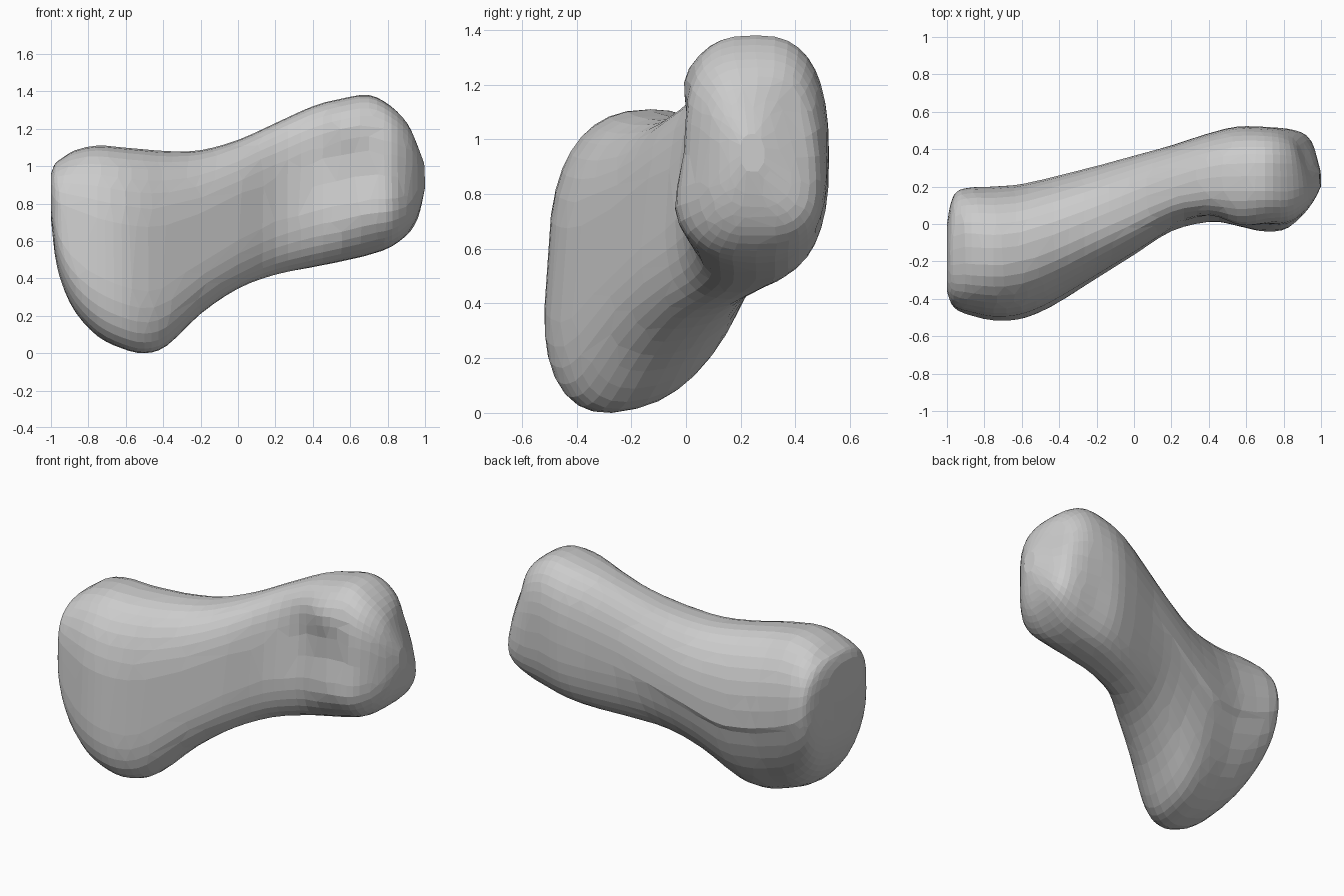
import bpy, bmesh, math
from mathutils import Vector

if "Cube" in bpy.data.objects:
    bpy.data.objects.remove(bpy.data.objects["Cube"])

# Stations along the bone: x, front y, back y, bottom z, top z, squareness, skew
STATIONS = [
    (-1.00, -0.36, 0.00, 0.72, 0.96, 2.2, 0.0),
    (-0.98, -0.42, 0.11, 0.53, 1.01, 2.3, 0.04),
    (-0.945, -0.46, 0.175, 0.38, 1.04, 2.4, 0.08),
    (-0.87, -0.49, 0.195, 0.22, 1.085, 2.3, 0.12),
    (-0.75, -0.515, 0.20, 0.09, 1.11, 2.2, 0.14),
    (-0.62, -0.51, 0.21, 0.025, 1.10, 2.2, 0.16),
    (-0.50, -0.47, 0.235, 0.00, 1.09, 2.2, 0.17),
    (-0.38, -0.405, 0.265, 0.04, 1.08, 2.2, 0.17),
    (-0.20, -0.29, 0.31, 0.21, 1.085, 2.2, 0.15),
    (0.00, -0.165, 0.365, 0.345, 1.14, 2.3, 0.12),
    (0.20, -0.04, 0.42, 0.42, 1.23, 2.4, 0.06),
    (0.40, 0.00, 0.485, 0.46, 1.32, 2.5, 0.02),
    (0.55, -0.01, 0.52, 0.49, 1.36, 2.6, 0.0),
    (0.70, -0.005, 0.52, 0.525, 1.38, 2.6, 0.0),
    (0.82, 0.00, 0.51, 0.57, 1.32, 2.7, 0.0),
    (0.91, 0.06, 0.475, 0.645, 1.23, 2.8, 0.0),
    (0.965, 0.13, 0.39, 0.75, 1.12, 2.7, 0.0),
    (1.00, 0.20, 0.29, 0.88, 1.02, 2.2, 0.0),
]
SIDES, STEPS = 36, 3

# Local bumps and hollows: centre, radius, push
BUMPS = [
    (Vector((0.71, -0.01, 0.73)), 0.16, Vector((0.01, -0.05, 0))),   # lower knuckle
    (Vector((0.44, 0.00, 1.00)), 0.22, Vector((0, 0.045, 0))),       # groove above it
    (Vector((0.58, 0.00, 1.23)), 0.13, Vector((0, -0.035, 0))),      # upper knuckle
    (Vector((0.91, 0.42, 0.72)), 0.13, Vector((0.02, 0.015, 0))),    # low rear corner
    (Vector((0.93, 0.42, 1.12)), 0.16, Vector((-0.045, -0.02, 0))),  # high rear chamfer
]


def blend(a, b, c, d, t):
    """Smooth curve between b and c."""
    return [0.5 * (2 * q + (r - p) * t + (2 * p - 5 * q + 4 * r - s) * t * t
                   + (3 * q - p - 3 * r + s) * t ** 3)
            for p, q, r, s in zip(a, b, c, d)]


def power(v, n):
    return math.copysign(abs(v) ** (2 / n), v)


# Refine the stations into smooth rings
last = len(STATIONS) - 1
rows = []
for i in range(last):
    pts = [STATIONS[min(max(i + k, 0), last)] for k in (-1, 0, 1, 2)]
    rows += [blend(*pts, s / STEPS) for s in range(STEPS)]
rows.append(STATIONS[-1])

# Loft the bone; flatter in front, the lower part leaning forwards
bm = bmesh.new()
rings = []
for x, y0, y1, z0, z1, n, skew in rows:
    outline = []
    for k in range(SIDES):
        a = 2 * math.pi * k / SIDES
        m = n + (0.35 if math.cos(a) < 0 else 0)
        c, s = power(math.cos(a), m), power(math.sin(a), m)
        lean = skew * (1.0 if s < 0 else 0.35)
        outline.append((c + 1.3 * lean * s, s + 0.9 * skew * c * (1 if s < 0 else 0.1)))
    umin, umax = (f(p[0] for p in outline) for f in (min, max))
    vmin, vmax = (f(p[1] for p in outline) for f in (min, max))
    ring = []
    for u, v in outline:
        p = Vector((x, y0 + (y1 - y0) * (u - umin) / (umax - umin),
                    z0 + (z1 - z0) * (v - vmin) / (vmax - vmin)))
        push = Vector()
        for c, r, h in BUMPS:
            push += h * math.exp(-((p - c).length / r) ** 2)
        ring.append(bm.verts.new(p + push))
    rings.append(ring)
for a, b in zip(rings, rings[1:]):
    for k in range(SIDES):
        j = (k + 1) % SIDES
        bm.faces.new((a[k], a[j], b[j], b[k]))
bm.faces.new(rings[0])
bm.faces.new(rings[-1])
bmesh.ops.recalc_face_normals(bm, faces=bm.faces)

mesh = bpy.data.meshes.new("finger_bone")
bm.to_mesh(mesh)
bm.free()
bone = bpy.data.objects.new("finger_bone", mesh)
bpy.context.collection.objects.link(bone)

# Irregular flat facets like a scanned surface
dec = bone.modifiers.new("facets", 'DECIMATE')
dec.ratio = 0.6
